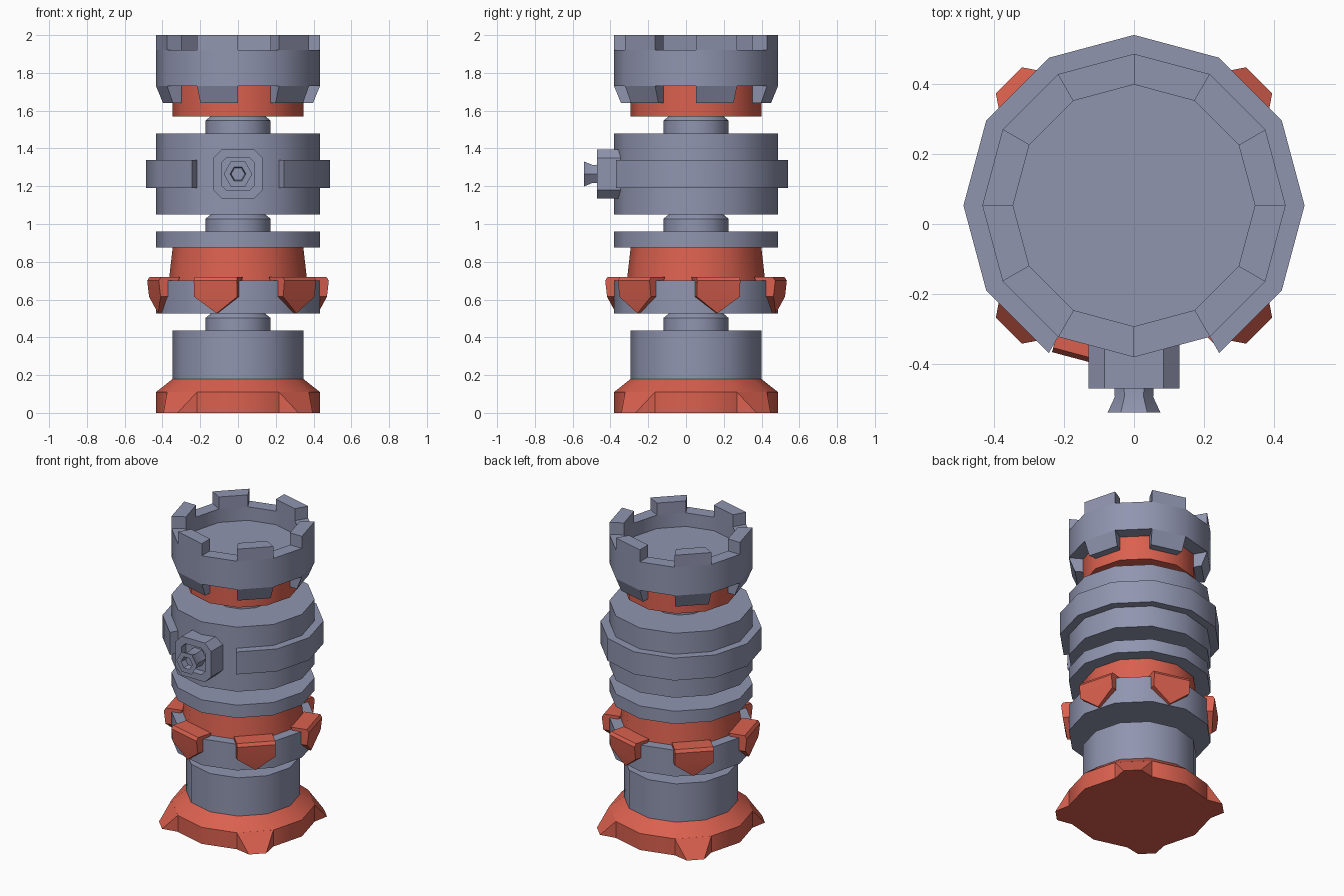
import bpy, bmesh
from math import cos, sin, pi, radians
from mathutils import Vector, Matrix

cube = bpy.data.objects.get("Cube")
if cube:
    bpy.data.objects.remove(cube, do_unlink=True)

SIDES = 12
AXIS_Y = 0.053
R_WIDE, R_COL, R_NECK = 0.434, 0.346, 0.173


def material(name, rgb):
    m = bpy.data.materials.new(name)
    m.use_nodes = True
    m.diffuse_color = (*rgb, 1)
    bsdf = next(n for n in m.node_tree.nodes if n.type == 'BSDF_PRINCIPLED')
    bsdf.inputs["Base Color"].default_value = (*rgb, 1)
    return m


GREY = material("slate grey", (0.28, 0.30, 0.43))
RED = material("brick red", (0.70, 0.118, 0.077))


def finish(name, bm, mat, loc=(0, AXIS_Y, 0)):
    bmesh.ops.recalc_face_normals(bm, faces=bm.faces)
    mesh = bpy.data.meshes.new(name)
    bm.to_mesh(mesh)
    bm.free()
    mesh.materials.append(mat)
    ob = bpy.data.objects.new(name, mesh)
    ob.location = loc
    bpy.context.collection.objects.link(ob)
    bpy.ops.object.select_all(action='DESELECT')
    ob.select_set(True)
    bpy.context.view_layer.objects.active = ob
    bpy.ops.object.shade_smooth_by_angle(angle=radians(31))
    return ob


def polar(r, k, z):
    a = 2 * pi * k / SIDES
    return Vector((r * cos(a), r * sin(a), z))


def lathe(name, profile, mat):
    """Full twelve-sided turned part; the profile is closed onto the axis."""
    profile = [(0, profile[0][1])] + profile + [(0, profile[-1][1])]
    bm = bmesh.new()
    cols = [[bm.verts.new(polar(r, k, z)) for r, z in profile] for k in range(SIDES)]
    for k, a in enumerate(cols):
        b = cols[(k + 1) % SIDES]
        for i in range(len(profile) - 1):
            bm.faces.new((a[i], b[i], b[i + 1], a[i + 1]))
    bmesh.ops.remove_doubles(bm, verts=bm.verts, dist=1e-5)
    return finish(name, bm, mat)


def arcs(name, section, starts, count, mat):
    """Closed section swept over some sides, with end caps, at each start."""
    bm = bmesh.new()
    n = len(section)
    for s in starts:
        cols = [[bm.verts.new(polar(r, s + k, z)) for r, z in section]
                for k in range(count + 1)]
        for a, b in zip(cols, cols[1:]):
            for i in range(n):
                j = (i + 1) % n
                bm.faces.new((a[i], b[i], b[j], a[j]))
        bm.faces.new(cols[0])
        bm.faces.new(cols[-1])
    return finish(name, bm, mat)


def hulls(name, points, angles, mat):
    """Convex block given as (outward, sideways, up), repeated around the axis."""
    bm = bmesh.new()
    for angle in angles:
        rot = Matrix.Rotation(radians(angle), 3, 'Z')
        vs = [bm.verts.new(rot @ Vector(p)) for p in points]
        bmesh.ops.convex_hull(bm, input=vs)
    bmesh.ops.delete(bm, geom=[v for v in bm.verts if not v.link_faces], context='VERTS')
    bmesh.ops.dissolve_limit(bm, angle_limit=0.01, verts=bm.verts, edges=bm.edges)
    return finish(name, bm, mat)


def loft(name, rings, mat, loc):
    """Skin a list of equal rings and cap both ends."""
    bm = bmesh.new()
    rows = [[bm.verts.new(p) for p in ring] for ring in rings]
    n = len(rows[0])
    for a, b in zip(rows, rows[1:]):
        for i in range(n):
            j = (i + 1) % n
            bm.faces.new((a[i], a[j], b[j], b[i]))
    bm.faces.new(rows[0])
    bm.faces.new(rows[-1])
    return finish(name, bm, mat, loc)


def both(points):
    """Mirror points sideways."""
    return [(d, s * t, z) for d, t, z in points for s in (-1, 1)]


# Foot with four flared corner spurs
lathe("foot", [(R_WIDE, 0), (R_WIDE, 0.11), (R_COL, 0.18)], RED)
hulls("foot_spurs", both([(0.506, 0.053, 0), (0.419, 0.112, 0), (0.419, 0.112, 0.11),
                          (0.38, 0.1, 0), (0.38, 0.1, 0.11)]),
      range(45, 360, 90), RED)

# Column, rings and drums
lathe("lower_column", [(R_COL, 0.18), (R_COL, 0.435)], GREY)
lathe("shield_ring", [(R_WIDE, 0.525), (R_WIDE, 0.70)], GREY)
lathe("tapered_collar", [(0.366, 0.70), (R_COL, 0.875)], RED)
lathe("flange", [(R_WIDE, 0.875), (R_WIDE, 0.96)], GREY)
lathe("main_drum", [(R_WIDE, 1.05), (R_WIDE, 1.48)], GREY)
lathe("upper_collar", [(R_COL, 1.57), (R_COL, 1.73)], RED)

# Narrow necks with a chamfered top
for label, z0, z1 in (("lower", 0.435, 0.525), ("middle", 0.96, 1.05), ("upper", 1.48, 1.57)):
    lathe(label + "_neck", [(R_NECK, z0), (R_NECK, z1 - 0.023), (0.145, z1)], GREY)

# Six shields hooked over the ring
shield = both([(0.35, 0.118, 0.72), (0.453, 0.118, 0.72), (0.466, 0.118, 0.70),
               (0.456, 0.118, 0.615), (0.40, 0.118, 0.615)])
shield += [(0.438, 0, 0.527), (0.40, 0, 0.527)]
hulls("shields", shield, range(15, 360, 60), RED)

# Raised band, open at the front
arcs("drum_band", [(0.42, 1.19), (0.488, 1.19), (0.488, 1.34), (0.42, 1.34)], [10], 10, GREY)

# Crown: dished cup, battlements above and tapered lugs below
lathe("crown", [(R_WIDE, 1.73), (R_WIDE, 1.92), (R_COL, 1.92), (R_COL, 1.83)], GREY)
evens = range(0, SIDES, 2)
arcs("battlements", [(R_COL, 1.92), (R_WIDE, 1.92), (R_WIDE, 2.0), (R_COL, 2.0)],
     evens, 1, GREY)
arcs("crown_lugs", [(R_COL, 1.64), (0.397, 1.64), (R_WIDE, 1.73), (R_COL, 1.73)],
     evens, 1, GREY)


# Front socket: chamfered square housing with a recess
def square(h, c, y):
    quarter = [(h, h - c), (h - c, h)]
    pts = []
    for _ in range(4):
        pts += quarter
        quarter = [(-z, x) for x, z in quarter]
    return [(x, y, z) for x, z in pts]


SOCKET = (0, 0, 1.265)
loft("socket_housing", [square(0.13, 0.045, -0.33), square(0.13, 0.045, -0.47),
                        square(0.088, 0.03, -0.47), square(0.088, 0.03, -0.42)],
     GREY, SOCKET)


# Flared six-sided nozzle with a hollow tip
def hexagon(r, y):
    return [(r * cos(i * pi / 3), y, r * sin(i * pi / 3)) for i in range(6)]


loft("socket_nozzle", [hexagon(0.06, -0.41), hexagon(0.055, -0.495), hexagon(0.076, -0.54),
                       hexagon(0.042, -0.54), hexagon(0.036, -0.50)], GREY, SOCKET)
